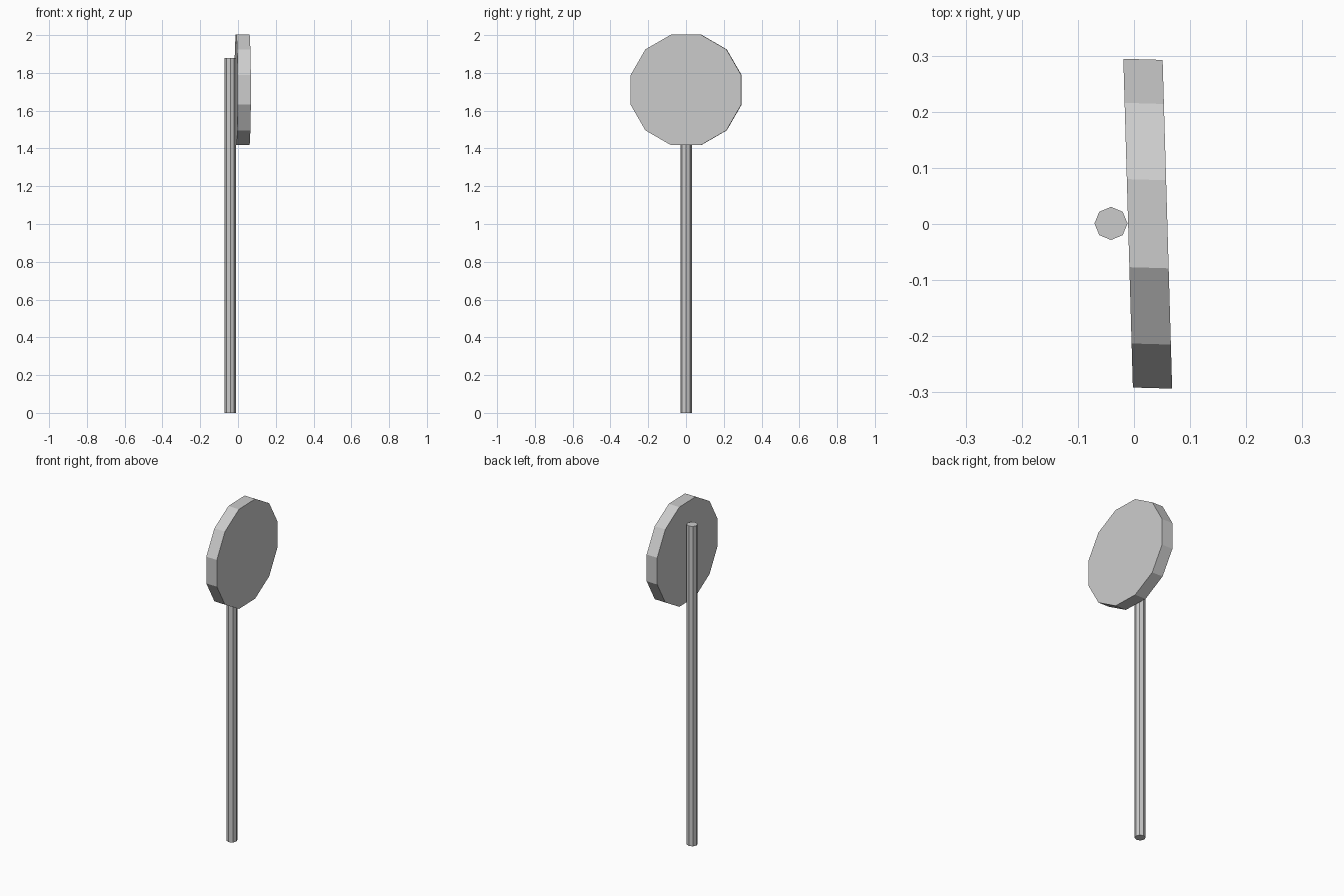
import bpy, bmesh, math
from mathutils import Matrix

if "Cube" in bpy.data.objects:
    bpy.data.objects.remove(bpy.data.objects["Cube"])


def prism(name, sides, radius, depth, matrix):
    """Flat-shaded prism along z, placed by a matrix."""
    bm = bmesh.new()
    bmesh.ops.create_cone(bm, cap_ends=True, segments=sides,
                          radius1=radius, radius2=radius, depth=depth)
    bmesh.ops.transform(bm, matrix=matrix, verts=bm.verts)
    bmesh.ops.recalc_face_normals(bm, faces=bm.faces)
    mesh = bpy.data.meshes.new(name)
    bm.to_mesh(mesh)
    bm.free()
    obj = bpy.data.objects.new(name, mesh)
    bpy.context.collection.objects.link(obj)
    return obj


# Octagonal pole, standing on the ground
prism("pole", 8, 0.0295, 1.88, Matrix.Translation((-0.041, 0.001, 0.94)))

# Twelve-sided sign disc facing +x, flat edge on top, slightly skewed
skew = Matrix(((1, -0.029, 0, 0),
               (-0.029, 1, 0, 0),
               (0, 0, 1, 0),
               (0, 0, 0, 1)))
place = (Matrix.Translation((0.0245, 0.0005, 1.71)) @ skew
         @ Matrix.Rotation(math.radians(90), 4, 'Y')
         @ Matrix.Rotation(math.radians(15), 4, 'Z'))
prism("sign_disc", 12, 0.29 / math.cos(math.pi / 12) + 0.003, 0.07, place)
